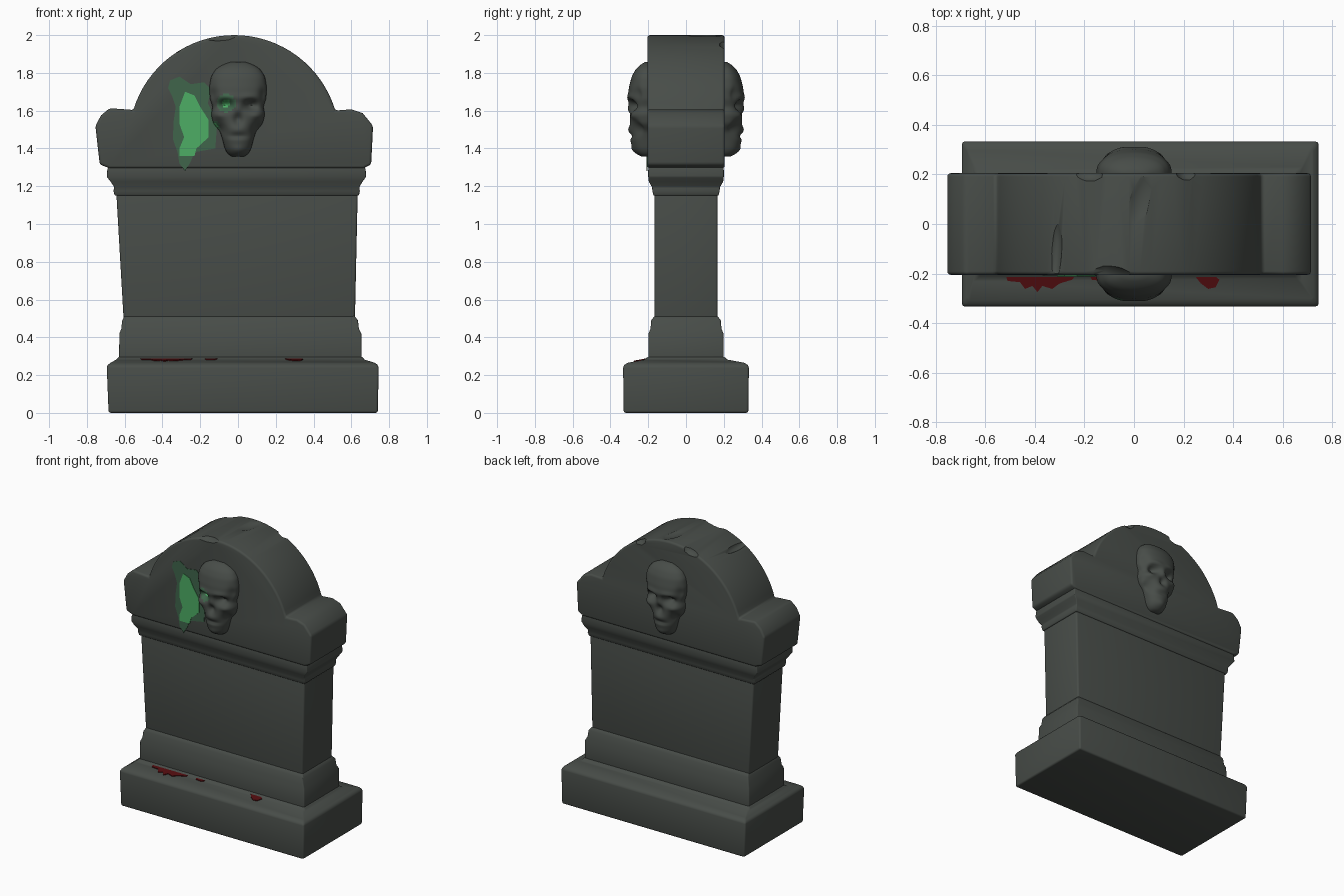
import bpy, bmesh, math, random
from mathutils import Vector, Matrix

random.seed(4)
if "Cube" in bpy.data.objects:
    bpy.data.objects.remove(bpy.data.objects["Cube"])


def material(name, rgb):
    m = bpy.data.materials.new(name)
    m.use_nodes = True
    m.diffuse_color = (*rgb, 1)
    m.node_tree.nodes["Principled BSDF"].inputs["Base Color"].default_value = (*rgb, 1)
    return m


STONE = material("dark_stone", (0.064, 0.073, 0.065))
MOSS = material("dull_green", (0.05, 0.13, 0.07))
SLIME = material("bright_green", (0.075, 0.42, 0.13))
BLOOD = material("dark_red", (0.085, 0.004, 0.005))


def make(name, bm, mats):
    bmesh.ops.recalc_face_normals(bm, faces=bm.faces)
    mesh = bpy.data.meshes.new(name)
    bm.to_mesh(mesh)
    bm.free()
    ob = bpy.data.objects.new(name, mesh)
    bpy.context.collection.objects.link(ob)
    for m in mats:
        mesh.materials.append(m)
    return ob


def activate(ob):
    for o in bpy.context.selected_objects:
        o.select_set(False)
    bpy.context.view_layer.objects.active = ob
    ob.select_set(True)


def bevel(ob, width):
    activate(ob)
    mod = ob.modifiers.new("Bevel", 'BEVEL')
    mod.width, mod.segments, mod.angle_limit = width, 3, math.radians(35)
    bpy.ops.object.modifier_apply(modifier=mod.name)


def smooth(ob, angle=35):
    activate(ob)
    bpy.ops.object.shade_smooth_by_angle(angle=math.radians(angle))


def bridge(bm, rings, closed=True):
    for a, b in zip(rings, rings[1:]):
        n = len(a)
        for i in range(n if closed else n - 1):
            j = (i + 1) % n
            bm.faces.new((a[i], a[j], b[j], b[i]))
    bm.faces.new(rings[0])
    bm.faces.new(rings[-1])


# Stack of rectangles: (height, right edge, left edge, half depth)
def stack(name, rows, width):
    bm = bmesh.new()
    rings = [[bm.verts.new((x, y, z)) for x, y in ((a, -d), (b, -d), (b, d), (a, d))]
             for z, a, b, d in rows]
    bridge(bm, rings)
    ob = make(name, bm, [STONE])
    bevel(ob, width)
    smooth(ob)
    return ob


stack("plinth", [(0, -.685, .74, .33), (.25, -.695, .745, .333), (.265, -.675, .725, .31),
                 (.282, -.645, .67, .22), (.3, -.63, .655, .2)], .012)
stack("base_moulding", [(.25, -.63, .655, .2), (.42, -.628, .653, .198), (.445, -.618, .64, .188),
                        (.49, -.613, .635, .184), (.515, -.6, .615, .165)], .008)
stack("shaft", [(.45, -.603, .618, .167), (1.18, -.645, .634, .167)], .012)
stack("cornice", [(1.15, -.652, .64, .172), (1.175, -.66, .645, .178), (1.195, -.655, .642, .18),
                  (1.225, -.675, .66, .197), (1.25, -.695, .678, .2), (1.285, -.692, .676, .2),
                  (1.33, -.68, .665, .195)], .006)

# Head slab: shoulders and a round arch, extruded front to back
outline = [(-.68, 1.295), (-.732, 1.315), (-.755, 1.52), (-.725, 1.575), (-.68, 1.613), (-.57, 1.605)]
for i in range(33):
    a = math.radians(163.5 - 147 * i / 32)
    outline.append((-.02 + .558 * math.cos(a), 1.442 + .558 * math.sin(a)))
outline += [(.6, 1.607), (.66, 1.587), (.715, 1.52), (.705, 1.315), (.665, 1.295)]
bm = bmesh.new()
bridge(bm, [[bm.verts.new((x, y, z)) for x, z in outline] for y in (-.205, .205)])
head = make("head_slab", bm, [STONE])
bevel(head, .014)

# Worn chips along the crown: (centre, size)
bm = bmesh.new()
for centre, size in [((-.1, -.22, 2.02), (.13, .06, .055)), ((.03, .1, 2.035), (.07, .16, .05)),
                     ((-.32, -.12, 1.935), (.03, .14, .035)), ((-.2, .22, 1.99), (.08, .05, .05)),
                     ((.22, .23, 1.97), (.06, .06, .06))]:
    turn = Matrix.Rotation(random.uniform(-.3, .3), 4, 'Z')
    bmesh.ops.create_icosphere(bm, subdivisions=2, radius=1,
                               matrix=Matrix.Translation(centre) @ turn @ Matrix.Diagonal((*size, 1)))
cutter = make("chip_cutter", bm, [STONE])
cutter.hide_render = True
activate(head)
cut = head.modifiers.new("Chips", 'BOOLEAN')
cut.operation, cut.object, cut.solver = 'DIFFERENCE', cutter, 'EXACT'
bpy.ops.object.modifier_apply(modifier=cut.name)
bpy.data.objects.remove(cutter)
smooth(head)

# Skull relief: (height, half width, depth)
SKULL = [(1.355, .03, .03), (1.37, .055, .06), (1.4, .07, .082), (1.45, .083, .097), (1.49, .095, .097),
         (1.53, .13, .1), (1.58, .143, .1), (1.62, .134, .1), (1.66, .148, .108), (1.72, .153, .103),
         (1.78, .143, .088), (1.82, .118, .066), (1.845, .08, .04), (1.86, .03, .012)]
# Features: (x, z, x radius, z radius, height); mirrored when x is not zero
FEATURES = [(.067, 1.63, .034, .026, -.05), (0, 1.555, .02, .026, -.03), (.1, 1.505, .03, .035, -.032),
            (0, 1.465, .05, .009, -.018), (.06, 1.672, .045, .014, .014), (0, 1.61, .016, .025, .012),
            (.1, 1.575, .03, .016, .014), (0, 1.39, .035, .02, .01), (.135, 1.68, .02, .04, -.02),
            (0, 1.5, .045, .018, .01)]


def sample(z):
    for (z0, w0, d0), (z1, w1, d1) in zip(SKULL, SKULL[1:]):
        if z <= z1:
            t = (z - z0) / (z1 - z0)
            return w0 + (w1 - w0) * t, d0 + (d1 - d0) * t
    return SKULL[-1][1:]


def relief(x, z):
    total = 0
    for fx, fz, rx, rz, h in FEATURES:
        for s in ((1, -1) if fx else (1,)):
            total += h * math.exp(-((x - s * fx) / rx) ** 2 - ((z - fz) / rz) ** 2)
    return total


def skull(name, turn, slimy):
    bm = bmesh.new()
    rings, rows, cols = [], 48, 40
    for r in range(rows + 1):
        z = 1.355 + .505 * r / rows
        w, d = sample(z)
        ring = []
        for c in range(cols + 1):
            t = math.pi * c / cols
            x, s = w * math.cos(t), max(0, math.sin(t))
            depth = max(0, d * s ** .75 + relief(x, z) * min(1, 2 * s))
            ring.append(bm.verts.new((x, -.2 - depth, z)))
        rings.append(ring)
    bridge(bm, rings, closed=False)
    if slimy:
        for f in bm.faces:
            c = f.calc_center_median()
            eye = math.hypot(c.x + .062, c.z - 1.64)
            cheek = math.hypot(c.x + .125, (c.z - 1.51) * .8)
            if eye < .022 or cheek < .018:
                f.material_index = 2
            elif eye < .05 or cheek < .03:
                f.material_index = 1
    bmesh.ops.rotate(bm, verts=bm.verts, cent=(0, 0, 0), matrix=Matrix.Rotation(turn, 3, 'Z'))
    ob = make(name, bm, [STONE, MOSS, SLIME])
    activate(ob)
    mod = ob.modifiers.new("Soften", 'SMOOTH')
    mod.factor, mod.iterations = .5, 3
    bpy.ops.object.modifier_apply(modifier=mod.name)
    smooth(ob, 60)


skull("front_skull", 0, True)
skull("back_skull", math.pi, False)


# Thin painted plates following an outline
def plate(name, points, offset, mat):
    bm = bmesh.new()
    face = bm.faces.new([bm.verts.new(p) for p in points])
    grown = bmesh.ops.extrude_face_region(bm, geom=[face])["geom"]
    bmesh.ops.translate(bm, vec=Vector(offset), verts=[v for v in grown if isinstance(v, bmesh.types.BMVert)])
    make(name, bm, [mat])


moss = [(-.36, 1.76), (-.31, 1.78), (-.25, 1.74), (-.18, 1.75), (-.14, 1.71), (-.16, 1.64), (-.11, 1.54),
        (-.12, 1.4), (-.23, 1.38), (-.25, 1.33), (-.28, 1.28), (-.31, 1.32), (-.32, 1.38), (-.345, 1.45),
        (-.34, 1.55), (-.33, 1.62), (-.35, 1.68), (-.37, 1.72)]
slime = [(-.28, 1.7), (-.23, 1.68), (-.2, 1.62), (-.155, 1.55), (-.155, 1.46), (-.22, 1.4), (-.23, 1.36),
         (-.31, 1.36), (-.31, 1.4), (-.285, 1.46), (-.31, 1.53), (-.31, 1.62)]
plate("moss_stain", [(x, -.204, z) for x, z in moss], (0, -.004, 0), MOSS)
plate("slime_stain", [(x, -.204, z) for x, z in slime], (0, -.007, 0), SLIME)

# Blood pools lying on the sloping top of the plinth
pools = [[(-.52, .2), (-.51, .23), (-.46, .235), (-.44, .262), (-.41, .25), (-.39, .275), (-.37, .25),
          (-.33, .262), (-.3, .24), (-.25, .225), (-.23, .2)],
         [(-.18, .205), (-.17, .225), (-.13, .23), (-.1, .21)],
         [(.25, .215), (.27, .24), (.3, .262), (.33, .255), (.345, .225), (.32, .205), (.28, .205)]]
for i, pool in enumerate(pools):
    plate("blood_pool_%d" % (i + 1), [(x, -y, .282 - (y - .22) * .19) for x, y in pool], (0, 0, .005), BLOOD)
